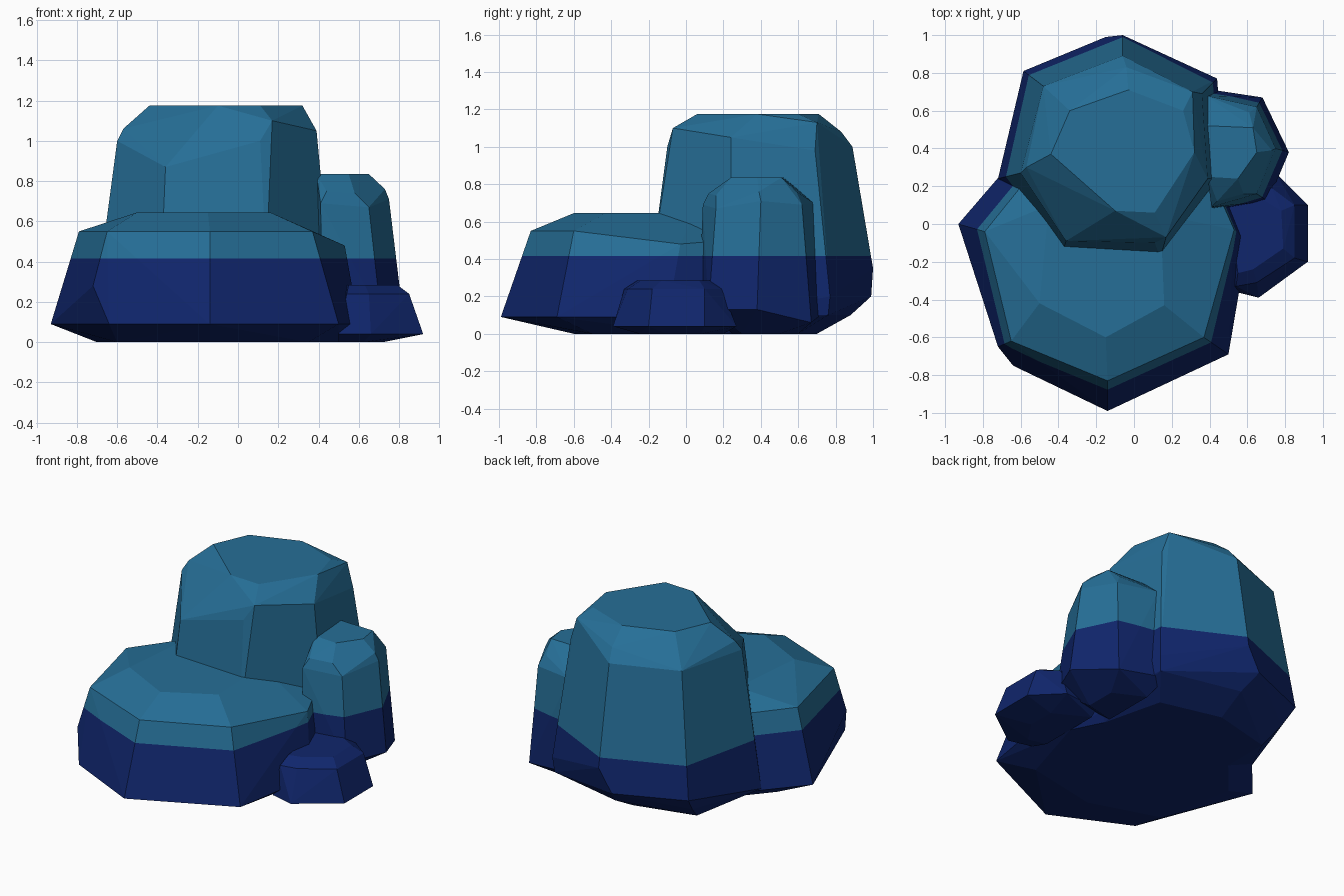
import bpy, bmesh, math

WATERLINE = 0.415


def material(name, rgb):
    m = bpy.data.materials.new(name)
    m.diffuse_color = (*rgb, 1)
    return m


teal = material("teal stone", (0.019, 0.158, 0.31))
navy = material("navy wet stone", (0.005, 0.019, 0.15))


def rock(name, points):
    """Faceted boulder: convex hull, cut at the waterline and coloured by height."""
    bm = bmesh.new()
    for p in points:
        bm.verts.new(p)
    res = bmesh.ops.convex_hull(bm, input=bm.verts[:])
    loose = {v for v in res["geom_interior"] + res["geom_unused"]
             if isinstance(v, bmesh.types.BMVert) and not v.link_faces}
    bmesh.ops.delete(bm, geom=list(loose), context='VERTS')
    bmesh.ops.dissolve_limit(bm, angle_limit=math.radians(4),
                             verts=bm.verts[:], edges=bm.edges[:])
    bmesh.ops.bisect_plane(bm, geom=bm.verts[:] + bm.edges[:] + bm.faces[:],
                           plane_co=(0, 0, WATERLINE), plane_no=(0, 0, 1))
    bmesh.ops.recalc_face_normals(bm, faces=bm.faces[:])
    for f in bm.faces:
        f.material_index = int(f.calc_center_median().z < WATERLINE)
    me = bpy.data.meshes.new(name)
    bm.to_mesh(me)
    bm.free()
    me.materials.append(teal)
    me.materials.append(navy)
    ob = bpy.data.objects.new(name, me)
    bpy.context.collection.objects.link(ob)


def ring(z, *xy):
    return [(x, y, z) for x, y in xy]


# broad low boulder at the front
rock("front_boulder",
     ring(0, (-.6, -.45), (-.14, -.6), (.35, -.5), (.5, 0), (.3, .4), (-.4, .4), (-.7, .05))
     + ring(.09, (-.93, 0), (-.64, -.75), (-.14, -.99), (.5, -.69), (.6, -.1), (-.62, .36), (.4, .4))
     + [(-.72, -.65, .28)]
     + ring(.55, (-.79, -.04), (-.65, -.62), (-.14, -.83), (.37, -.6), (-.58, .22))
     + [(.53, -.03, .48), (.42, .22, .5)]
     + ring(.645, (-.5, -.42), (-.15, -.6), (.16, -.43), (.14, .05), (-.45, .1)))

# tall boulder at the back
rock("back_boulder",
     ring(0, (-.5, .1), (-.5, .6), (-.1, .7), (.3, .6), (.4, .2), (.1, -.15))
     + ring(.1, (-.72, .24), (-.55, .72), (-.1, .88), (.43, .76), (.48, .24))
     + ring(.2, (-.585, .81), (-.15, .99), (.44, .77))
     + [(-.06, 1, .35), (-.38, -.15, .4), (.14, -.18, .4), (-.36, -.09, .87),
        (.11, -.1, 1.0), (.17, -.07, 1.1), (.39, .24, 1.05), (.36, .69, .98),
        (-.06, .89, 1.0), (-.48, .73, 1.0), (-.6, .27, 1.0), (-.57, .3, 1.06),
        (-.04, .83, 1.08), (.31, .7, 1.13)]
     + ring(1.175, (-.44, .37), (-.1, .07), (.11, .06), (.32, .38), (.26, .6),
            (-.03, .71), (-.34, .6)))

# narrow boulder on the right
rock("side_boulder",
     ring(0, (.4, .25), (.6, .3), (.6, .5), (.4, .6))
     + [(.42, .07, .15), (.71, .12, .13), (.82, .38, .13), (.68, .67, .06), (.35, .72, .1),
        (.41, .09, .69), (.44, .12, .75), (.65, .16, .67), (.58, .16, .74),
        (.75, .4, .71), (.73, .39, .76), (.65, .62, .69), (.61, .59, .76),
        (.38, .68, .7), (.36, .59, .78)]
     + ring(.835, (.39, .25), (.55, .24), (.65, .38), (.63, .51), (.39, .52)))

# small submerged boulder at the right front
rock("low_boulder",
     ring(0, (.5, -.22), (.62, -.25), (.72, -.1), (.72, .08), (.5, .2))
     + ring(.04, (.5, -.35), (.66, -.39), (.92, -.2), (.92, .1), (.75, .27), (.5, .25))
     + ring(.24, (.54, -.33), (.65, -.31), (.85, -.18), (.85, .1), (.73, .19), (.5, .18))
     + ring(.285, (.55, -.26), (.63, -.24), (.79, -.13), (.78, .07), (.68, .13), (.5, .12)))
